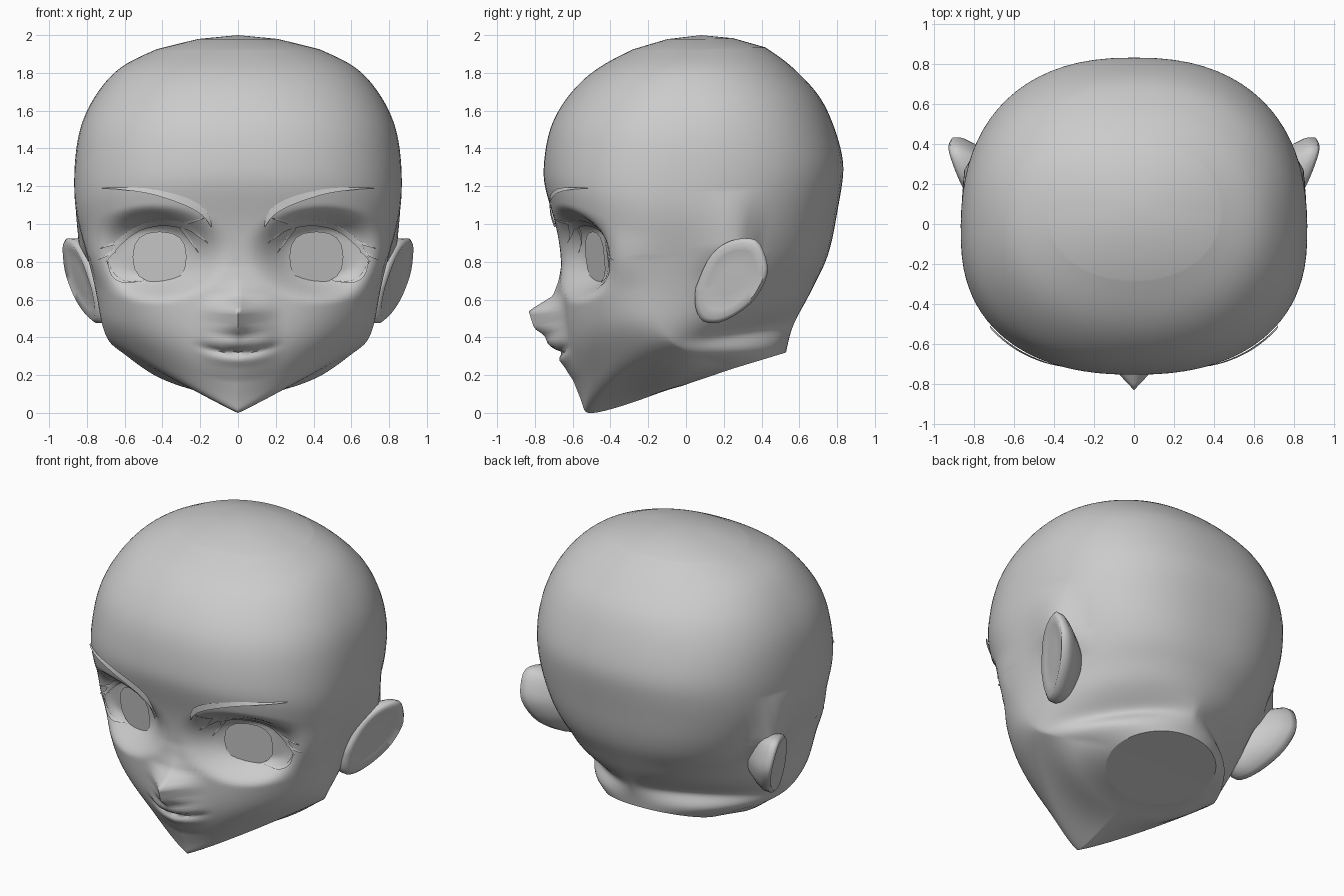
import bpy, bmesh, math
from mathutils import Vector
from mathutils.bvhtree import BVHTree

if "Cube" in bpy.data.objects:
    bpy.data.objects.remove(bpy.data.objects["Cube"])

skin = bpy.data.materials.new("plain_grey")
skin.diffuse_color = (0.6, 0.6, 0.6, 1)
skin.use_nodes = True
skin.node_tree.nodes["Principled BSDF"].inputs["Base Color"].default_value = skin.diffuse_color


def finish(bm, name, angle=60):
    """Turn a bmesh into a smooth-shaded object."""
    me = bpy.data.meshes.new(name)
    bm.to_mesh(me)
    ob = bpy.data.objects.new(name, me)
    bpy.context.collection.objects.link(ob)
    me.materials.append(skin)
    bpy.ops.object.select_all(action='DESELECT')
    ob.select_set(True)
    bpy.context.view_layer.objects.active = ob
    bpy.ops.object.shade_smooth_by_angle(angle=math.radians(angle))
    return ob


def lookup(table, v):
    """Linear lookup in (position, value) pairs, zero outside."""
    for (a, p), (b, q) in zip(table, table[1:]):
        if a <= v <= b:
            return p + (q - p) * (v - a) / (b - a)
    return 0.0


def catmull(pts, steps):
    out = []
    for i in range(len(pts) - 1):
        p0, p1 = pts[max(i - 1, 0)], pts[i]
        p2, p3 = pts[i + 1], pts[min(i + 2, len(pts) - 1)]
        for k in range(steps):
            t = k / steps
            out.append([0.5 * (2 * b + (c - a) * t + (2 * a - 5 * b + 4 * c - d) * t * t
                               + (3 * b - a - 3 * c + d) * t ** 3)
                        for a, b, c, d in zip(p0, p1, p2, p3)])
    return out + [list(pts[-1])]


def relax(rows, times):
    """Average neighbouring rows to round off kinks; the ends stay."""
    for _ in range(times):
        rows = [rows[0]] + [[(a + 2 * b + c) / 4 for a, b, c in zip(p, q, r)]
                            for p, q, r in zip(rows, rows[1:], rows[2:])] + [rows[-1]]
    return rows


def smooth(t):
    t = min(max(t, 0), 1)
    return t * t * (3 - 2 * t)


def eye_plane(x, z):
    ax = abs(x)
    return -0.62 + 0.357 * min(ax, 0.55) + 0.1 * max(ax - 0.55, 0) - 0.1 * (z - 0.82)


# Head loops from neck to crown: front y,z / side x,y,z / back y,z / squareness
LOOPS = [
    (-0.03, 0.14, 0.36, 0.25, 0.235, 0.53, 0.32, 2.0),
    (-0.12, 0.115, 0.47, 0.16, 0.27, 0.538, 0.36, 1.9),
    (-0.28, 0.055, 0.585, 0.05, 0.305, 0.55, 0.41, 1.6),
    (-0.52, -0.012, 0.67, -0.06, 0.36, 0.57, 0.47, 1.35),
    (-0.545, 0.05, 0.705, -0.11, 0.42, 0.60, 0.53, 1.65),
    (-0.61, 0.20, 0.728, -0.13, 0.50, 0.64, 0.60, 1.95),
    (-0.65, 0.36, 0.745, -0.12, 0.60, 0.69, 0.70, 2.1),
    (-0.66, 0.60, 0.77, -0.10, 0.72, 0.74, 0.80, 2.3),
    (-0.66, 0.82, 0.81, -0.08, 0.87, 0.775, 0.92, 2.4),
    (-0.69, 1.00, 0.85, -0.06, 1.02, 0.80, 1.06, 2.4),
    (-0.745, 1.18, 0.867, -0.05, 1.15, 0.825, 1.20, 2.4),
    (-0.755, 1.30, 0.865, -0.02, 1.32, 0.835, 1.33, 2.35),
    (-0.725, 1.50, 0.84, 0.00, 1.50, 0.79, 1.50, 2.3),
    (-0.645, 1.65, 0.775, 0.02, 1.65, 0.72, 1.66, 2.25),
    (-0.54, 1.77, 0.68, 0.04, 1.78, 0.625, 1.77, 2.2),
    (-0.42, 1.855, 0.575, 0.05, 1.86, 0.53, 1.86, 2.15),
    (-0.28, 1.925, 0.43, 0.06, 1.925, 0.42, 1.935, 2.1),
]
NOSE = [(0.36, 0), (0.40, 0.05), (0.45, 0.15), (0.54, 0.175), (0.62, 0.045), (0.70, 0.015), (0.78, 0)]
LIPS = [(0.17, 0), (0.24, 0.02), (0.28, 0.04), (0.30, 0.032), (0.32, 0.012),
        (0.345, 0.07), (0.37, 0.075), (0.42, 0.02), (0.46, 0)]


def sculpt(v, ys):
    """Push nose, lips, eye sockets and the fold above the ears."""
    x, y, z = v
    ax = abs(x)
    if y < ys - 0.1:
        y -= lookup(NOSE, z) * max(0, 1 - ax / 0.23) ** 1.5
        y -= lookup(LIPS, z - 0.7 * ax * ax) * max(0, 1 - (ax / 0.23) ** 2) ** 1.5
        r = math.hypot((ax - 0.45) / 0.27, (z - 0.84) / 0.17)
        k = 1 - smooth((r - 0.65) / 0.9)
        y += (eye_plane(x, z) + 0.012 - y) * k
    elif 0.7 < z < 1.18 and 0.03 < y < 0.36:
        side = (y - 0.03) / 0.27 if y < 0.3 else (0.36 - y) / 0.06
        x += math.copysign(0.11 * (1.18 - z) / 0.38 * side * smooth((z - 0.7) / 0.2), x)
    return Vector((x, y, max(z, 0)))


# Head shell
COLS = 96
bm = bmesh.new()
rings = []
for yf, zf, xs, ys, zs, yb, zb, n in relax(catmull(LOOPS, 12), 40):
    ring = []
    for i in range(COLS):
        u = 2 * i / COLS - 1
        t = math.pi * abs(u) ** 1.35
        w = abs(math.sin(t)) ** (2 / n) if abs(u) < 1 else 0
        c = abs(math.cos(t)) ** (2 / n)
        front = t < math.pi / 2
        ye, ze = (yf, zf) if front else (yb, zb)
        p = 1.05 + 0.95 * smooth((zs - 0.4) / 0.5)
        k = smooth((ys + 0.05) / 0.2) if front and zs < 0.5 else (0 if front else 1)
        f = (1 - k) * w ** p + k * (1 - c)
        v = Vector((math.copysign(xs * w, u), ys + (ye - ys) * c, ze + (zs - ze) * f))
        ring.append(bm.verts.new(sculpt(v, ys)))
    rings.append(ring)
for lo, hi in zip(rings, rings[1:]):
    for i in range(COLS):
        j = (i + 1) % COLS
        bm.faces.new((lo[i], lo[j], hi[j], hi[i]))
# Crown
mid = [bm.verts.new(v.co.lerp(Vector((0, 0.08, 2.0)), 0.5) + Vector((0, 0, 0.016))) for v in rings[-1]]
crown = bm.verts.new((0, 0.08, 2.0))
for i in range(COLS):
    j = (i + 1) % COLS
    bm.faces.new((rings[-1][i], rings[-1][j], mid[j], mid[i]))
    bm.faces.new((mid[i], mid[j], crown))
bmesh.ops.recalc_face_normals(bm, faces=bm.faces)
surface = BVHTree.FromBMesh(bm)
rim_points = [v.co.copy() for v in rings[0]]
finish(bm, "head", 70)

# Flat cap closing the neck
bm = bmesh.new()
rim = [bm.verts.new(p) for p in rim_points]
centre = bm.verts.new((0, 0.25, 0.235))
for i in range(COLS):
    bm.faces.new((rim[(i + 1) % COLS], rim[i], centre))
finish(bm, "neck_cap")


def on_face(x, z, gap):
    hit = surface.ray_cast(Vector((x, -3, z)), Vector((0, 1, 0)))[0]
    return Vector((x, (hit.y if hit else -0.4) - gap, z))


def strip(name, path, side, low_gap=0.012):
    """Tapered ribbon lying on the face; path rows are x, z, width."""
    b = bmesh.new()
    pts = catmull(path, 5)
    rows = []
    for i, (x, z, w) in enumerate(pts):
        a, c = pts[max(i - 1, 0)], pts[min(i + 1, len(pts) - 1)]
        d = Vector((c[0] - a[0], c[1] - a[1])).normalized()
        rows.append([b.verts.new(on_face(side * (x - s * d.y * w / 2), z + s * d.x * w / 2, g))
                     for s, g in ((-1, low_gap), (1, 0.008))])
    for p, q in zip(rows, rows[1:]):
        f = (p[0], q[0], q[1], p[1])
        b.faces.new(f if side > 0 else f[::-1])
    finish(b, name)


EAR = [(0.05, 0.66), (0.11, 0.80), (0.18, 0.88), (0.27, 0.92), (0.37, 0.915), (0.42, 0.83),
       (0.43, 0.73), (0.37, 0.61), (0.28, 0.53), (0.18, 0.48), (0.09, 0.485), (0.05, 0.56)]
# scale, sideways shift, forward shift of each ear layer
EAR_LAYERS = [(0.35, -0.01, 0), (0.7, -0.012, 0), (0.9, 0.0, 0), (1.0, -0.02, 0),
              (0.99, -0.065, 0), (0.88, -0.12, -0.01), (0.6, -0.22, -0.04)]

for side, tag in ((1, "left"), (-1, "right")):
    # Iris plate
    b = bmesh.new()
    rim = []
    for k in range(16):
        a = math.tau * k / 16
        dx, dz = (math.copysign(abs(f(a)) ** 0.8, f(a)) for f in (math.cos, math.sin))
        x, z = 0.415 + 0.143 * dx, 0.825 + 0.135 * dz
        rim.append(b.verts.new((side * x, eye_plane(x, z) - 0.008, z)))
    b.faces.new(rim if side > 0 else rim[::-1])
    finish(b, tag + "_iris")

    # Eyebrow and eyelashes
    strip(tag + "_eyebrow", [(0.14, 0.985, 0.004), (0.18, 1.06, 0.035), (0.28, 1.12, 0.04),
                             (0.45, 1.17, 0.028), (0.6, 1.187, 0.014), (0.72, 1.19, 0.002)],
          side, 0.02)
    strip(tag + "_upper_lash", [(0.20, 0.93, 0.004), (0.27, 0.985, 0.03), (0.40, 1.005, 0.03),
                                (0.53, 0.975, 0.03), (0.63, 0.90, 0.03), (0.70, 0.80, 0.004)], side)
    strip(tag + "_lower_lash", [(0.50, 0.70, 0.003), (0.60, 0.695, 0.014), (0.66, 0.73, 0.02),
                                (0.69, 0.80, 0.004)], side)
    for k, (x0, z0, x1, z1) in enumerate([(0.18, 1.03, 0.29, 1.0), (0.16, 0.90, 0.26, 0.98),
                                          (0.21, 0.85, 0.30, 0.98), (0.62, 0.91, 0.73, 0.87),
                                          (0.65, 0.86, 0.74, 0.81)]):
        w0, w1 = (0.002, 0.022) if k < 3 else (0.022, 0.002)
        strip(f"{tag}_lash_spike_{k}", [(x0, z0, w0), (x1, z1, w1)], side)

    # Ear: nearly flat front, rounded rim, thick back tapering into the head
    b = bmesh.new()
    outline = catmull(EAR + [EAR[0]], 3)[:-1]
    layers = []
    for s, out, fwd in EAR_LAYERS:
        ring = []
        for py, pz in outline:
            y, z = 0.24 + (py - 0.24) * s, 0.71 + (pz - 0.71) * s
            x = 0.77 + 0.35 * (y - 0.15) + 0.2 * (z - 0.48) + out
            ring.append(b.verts.new((side * x, y + fwd, z)))
        layers.append(ring)
    m = len(outline)
    for p, q in zip(layers, layers[1:]):
        for i in range(m):
            j = (i + 1) % m
            b.faces.new((p[i], p[j], q[j], q[i]))
    b.faces.new(layers[0])
    b.faces.new(layers[-1])
    bmesh.ops.recalc_face_normals(b, faces=b.faces)
    finish(b, tag + "_ear", 70)
